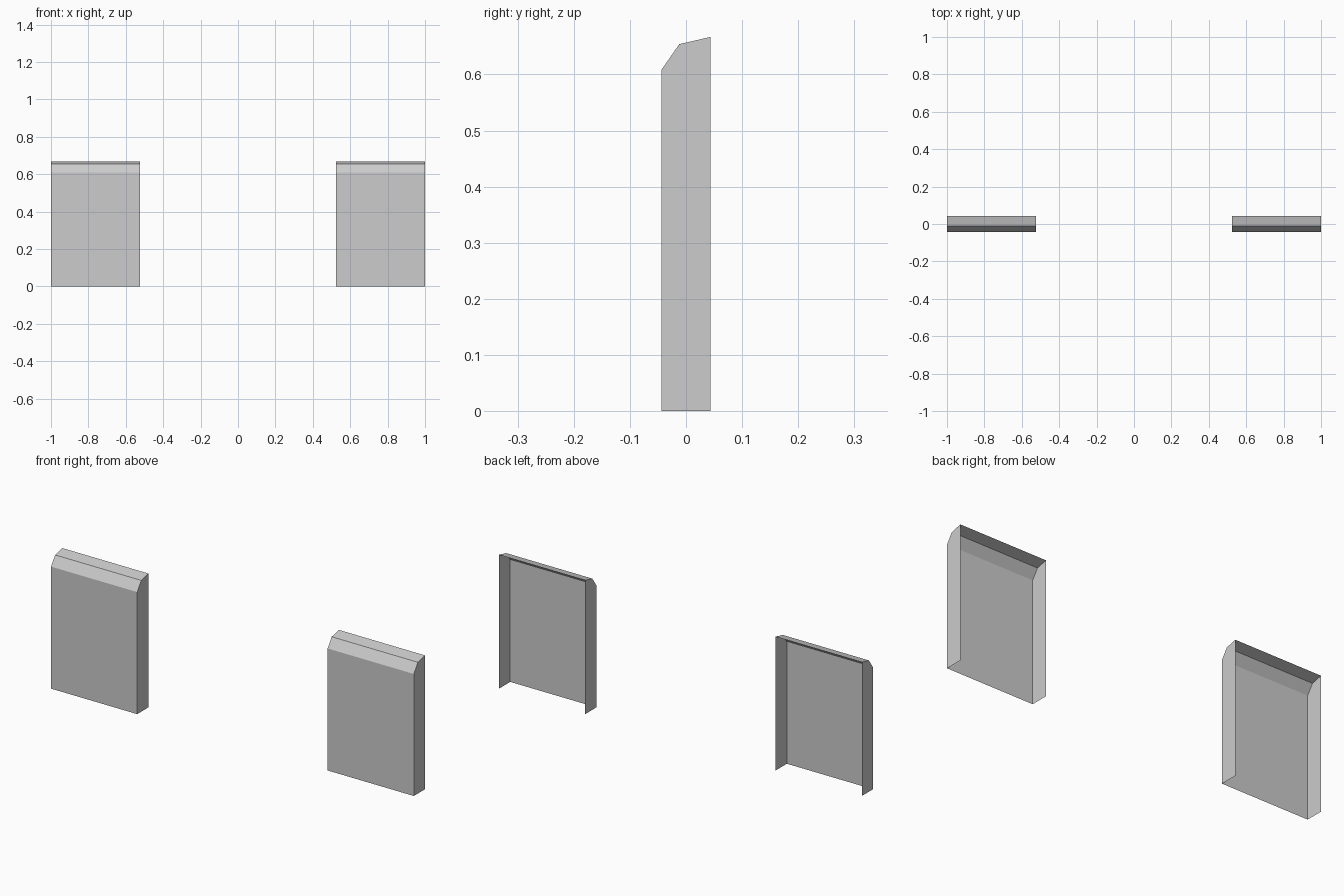
import bpy, bmesh

cube = bpy.data.objects.get("Cube")
if cube:
    bpy.data.objects.remove(cube, do_unlink=True)

grey = bpy.data.materials.new("light_grey")
grey.use_nodes = True
colour = (0.604, 0.604, 0.604, 1)
grey.diffuse_color = colour
grey.node_tree.nodes["Principled BSDF"].inputs["Base Color"].default_value = colour

# Side outline (y, z): front foot, front top, bevel top, back top, back foot
PROFILE = [(-0.044, 0), (-0.044, 0.608), (-0.012, 0.654), (0.044, 0.667), (0.044, 0)]
INNER, OUTER = 0.525, 1.0


def panel_shell(name, x0, x1):
    """Thin shell with front, bevel, top and end walls; open at back and bottom."""
    bm = bmesh.new()
    a = [bm.verts.new((x0, y, z)) for y, z in PROFILE]
    b = [bm.verts.new((x1, y, z)) for y, z in PROFILE]
    # Front, bevel and top strips
    for i in range(3):
        bm.faces.new((a[i], b[i], b[i + 1], a[i + 1]))
    # End walls
    bm.faces.new(a)
    bm.faces.new(b[::-1])
    mesh = bpy.data.meshes.new(name)
    bm.to_mesh(mesh)
    bm.free()
    mesh.materials.append(grey)
    bpy.context.collection.objects.link(bpy.data.objects.new(name, mesh))


panel_shell("right_panel", -OUTER, -INNER)
panel_shell("left_panel", INNER, OUTER)
